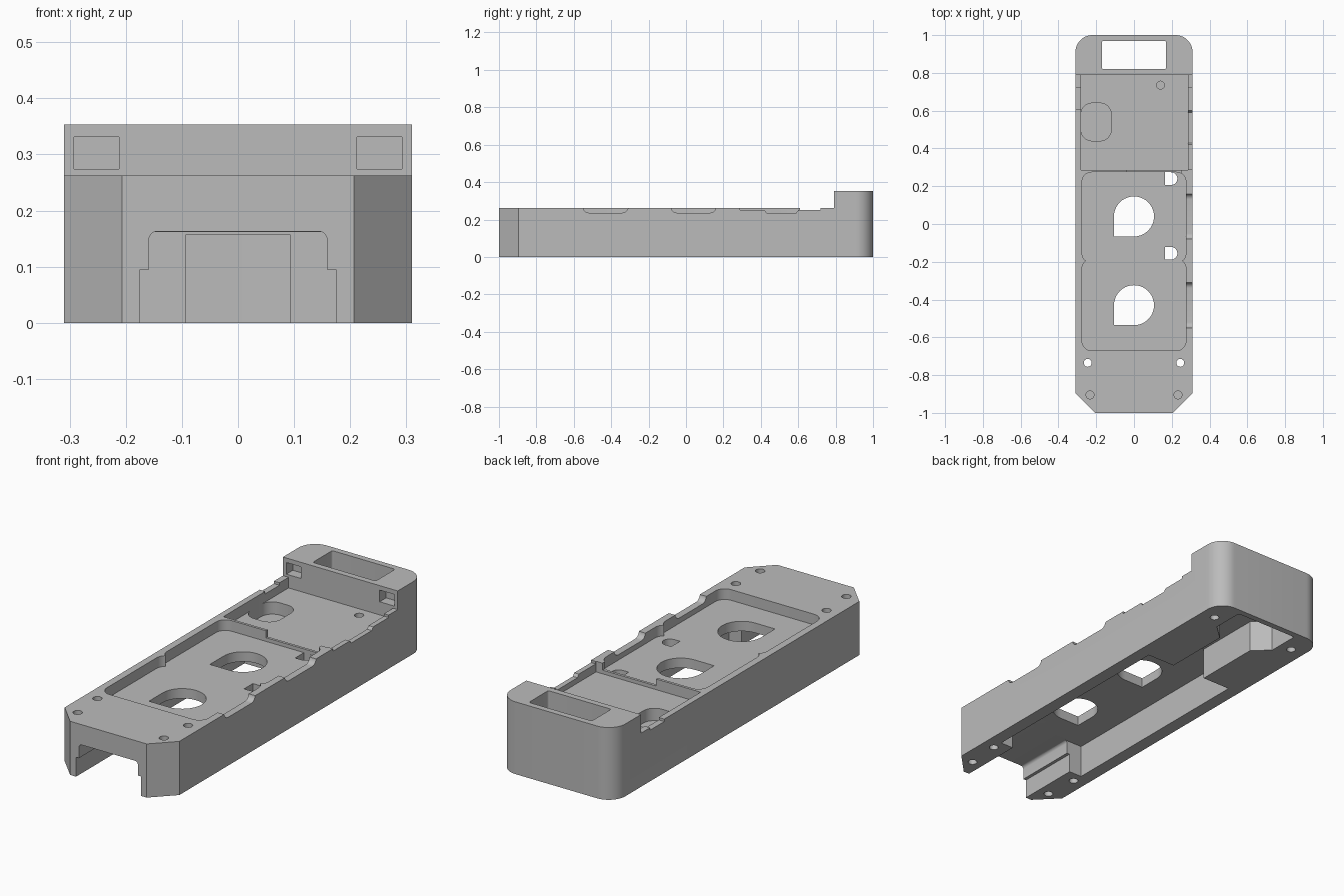
import bpy, bmesh, math

cube = bpy.data.objects.get("Cube")
if cube:
    bpy.data.objects.remove(cube, do_unlink=True)

grey = bpy.data.materials.new("plain grey")
grey.use_nodes = True
grey.diffuse_color = (0.5, 0.5, 0.5, 1)
grey.node_tree.nodes["Principled BSDF"].inputs["Base Color"].default_value = (0.5, 0.5, 0.5, 1)


def arc(cx, cy, r, a0, a1, n=8):
    steps = [math.radians(a0 + (a1 - a0) * i / n) for i in range(n + 1)]
    return [(cx + r * math.cos(a), cy + r * math.sin(a)) for a in steps]


def rect(x0, x1, y0, y1, r=0.0):
    if r == 0:
        return [(x0, y0), (x1, y0), (x1, y1), (x0, y1)]
    return (arc(x0 + r, y0 + r, r, 180, 270) + arc(x1 - r, y0 + r, r, 270, 360)
            + arc(x1 - r, y1 - r, r, 0, 90) + arc(x0 + r, y1 - r, r, 90, 180))


def circle(x, y, r):
    return arc(x, y, r, 0, 360, 24)[:-1]


def prism(name, profile, lo, hi, axis="z"):
    """Extrude a closed profile along an axis."""
    place = {"z": lambda a, b, c: (a, b, c),
             "x": lambda a, b, c: (c, a, b),
             "y": lambda a, b, c: (a, c, b)}[axis]
    bm = bmesh.new()
    rings = [[bm.verts.new(place(a, b, c)) for a, b in profile] for c in (lo, hi)]
    bm.faces.new(rings[0])
    bm.faces.new(rings[1])
    n = len(profile)
    for i in range(n):
        j = (i + 1) % n
        bm.faces.new((rings[0][i], rings[0][j], rings[1][j], rings[1][i]))
    bmesh.ops.recalc_face_normals(bm, faces=bm.faces)
    mesh = bpy.data.meshes.new(name)
    bm.to_mesh(mesh)
    bm.free()
    mesh.materials.append(grey)
    obj = bpy.data.objects.new(name, mesh)
    bpy.context.collection.objects.link(obj)
    return obj


# Overall heights
DECK, TOWER, FLOOR, CEIL = 0.262, 0.353, 0.21, 0.162
LOW, HIGH = -0.1, 0.5

# Body: chamfered front, rounded rear
outline = ([(-0.31, -0.895), (-0.207, -1), (0.207, -1), (0.31, -0.895)]
           + arc(0.22, 0.91, 0.09, 0, 90, 12) + arc(-0.22, 0.91, 0.09, 90, 180, 12))
body = prism("housing", outline, 0, TOWER)
cutters = []


def cut(name, profile, lo, hi, axis="z"):
    obj = prism(name, profile, lo, hi, axis)
    obj.hide_render = True
    cutters.append(obj)
    mod = body.modifiers.new(name, "BOOLEAN")
    mod.operation = "DIFFERENCE"
    mod.solver = "EXACT"
    mod.object = obj


# Deck in front of the raised rear block
cut("deck_cut", rect(-0.5, 0.5, -1.2, 0.79), DECK, HIGH)

# Shallow pockets in the deck
cut("front_pocket", rect(-0.275, 0.275, -0.67, -0.185, 0.05), FLOOR, HIGH)
cut("middle_pocket", rect(-0.275, 0.275, -0.205, 0.274, 0.05), FLOOR, HIGH)
cut("rear_pocket", rect(-0.28, 0.285, 0.287, 0.79), FLOOR, 0.27)
cut("ridge_step", rect(-0.04, 0.25, 0.265, 0.295), 0.228, HIGH)
cut("side_recess", rect(-0.281, -0.12, 0.44, 0.64, 0.06), 0.15, 0.25)

# Main hollow underneath, narrow rear channel and wider rear end
cut("main_hollow", rect(-0.245, 0.245, -0.68, 0.4), LOW, CEIL)
cut("rear_channel", [(-0.093, 0.39), (0.093, 0.39), (0.093, 0.74), (0.17, 0.81),
                     (0.17, 0.9), (-0.17, 0.9), (-0.17, 0.81), (-0.093, 0.74)],
    LOW, 0.157)

# Stepped opening at the front
opening = ([(-0.175, LOW), (0.175, LOW), (0.175, 0.095), (0.159, 0.095)]
           + arc(0.144, 0.148, 0.015, 0, 90, 4) + arc(-0.144, 0.148, 0.015, 90, 180, 4)
           + [(-0.159, 0.095), (-0.175, 0.095)])
cut("front_opening", opening, -1.2, -0.67, "y")

# Slot through the rear block, and its two front windows
cut("rear_slot", rect(-0.17, 0.17, 0.82, 0.97, 0.01), LOW, HIGH)
for side, x0 in (("right", -0.292), ("left", 0.212)):
    cut(side + "_window", rect(x0, x0 + 0.08, 0.274, 0.331), 0.7, 0.84, "y")

# Teardrop and small D-shaped holes through the pocket floor
for y in (0.04, -0.43):
    cut("teardrop_hole", arc(0, y, 0.106, -90, 180, 30) + [(-0.106, y - 0.106)], LOW, HIGH)
for y in (0.24, -0.155):
    cut("cable_hole", [(0.165, y - 0.034)] + arc(0.196, y, 0.034, -90, 90)
        + [(0.165, y + 0.034)], 0.1, HIGH)

# Finger scoops and stepped notches along the side rims
for y in (-0.43, 0.04):
    cut("scoop", rect(y - 0.12, y + 0.12, 0.236, 0.35, 0.03), 0.26, 0.4, "x")
cut("left_notch", [(0.29, 0.3), (0.29, 0.25), (0.42, 0.25), (0.43, 0.236), (0.59, 0.236),
                   (0.6, 0.25), (0.72, 0.25), (0.72, 0.3)], 0.27, 0.4, "x")
cut("right_notch", rect(0.61, 0.72, 0.25, 0.3), -0.4, -0.27, "x")

# Screw holes
for s in (-1, 1):
    cut("through_screw", circle(s * 0.245, -0.735, 0.021), LOW, HIGH)
    cut("top_screw", circle(s * 0.233, -0.905, 0.021), 0.17, HIGH)
    cut("bottom_screw", circle(s * 0.233, -0.905, 0.021), LOW, 0.1)
    cut("rear_screw", circle(s * 0.235, 0.87, 0.021), LOW, 0.1)
cut("floor_screw", circle(0.14, 0.735, 0.021), 0.17, 0.25)

# Bake the cuts, then remove the cutters
graph = bpy.context.evaluated_depsgraph_get()
graph.update()
baked = bpy.data.meshes.new_from_object(body.evaluated_get(graph))
body.modifiers.clear()
body.data = baked
baked.materials.clear()
baked.materials.append(grey)
for face in baked.polygons:
    face.material_index = 0
for obj in cutters:
    bpy.data.objects.remove(obj, do_unlink=True)

for obj in bpy.context.selected_objects:
    obj.select_set(False)
body.select_set(True)
bpy.context.view_layer.objects.active = body
bpy.ops.object.shade_smooth_by_angle(angle=math.radians(30))
